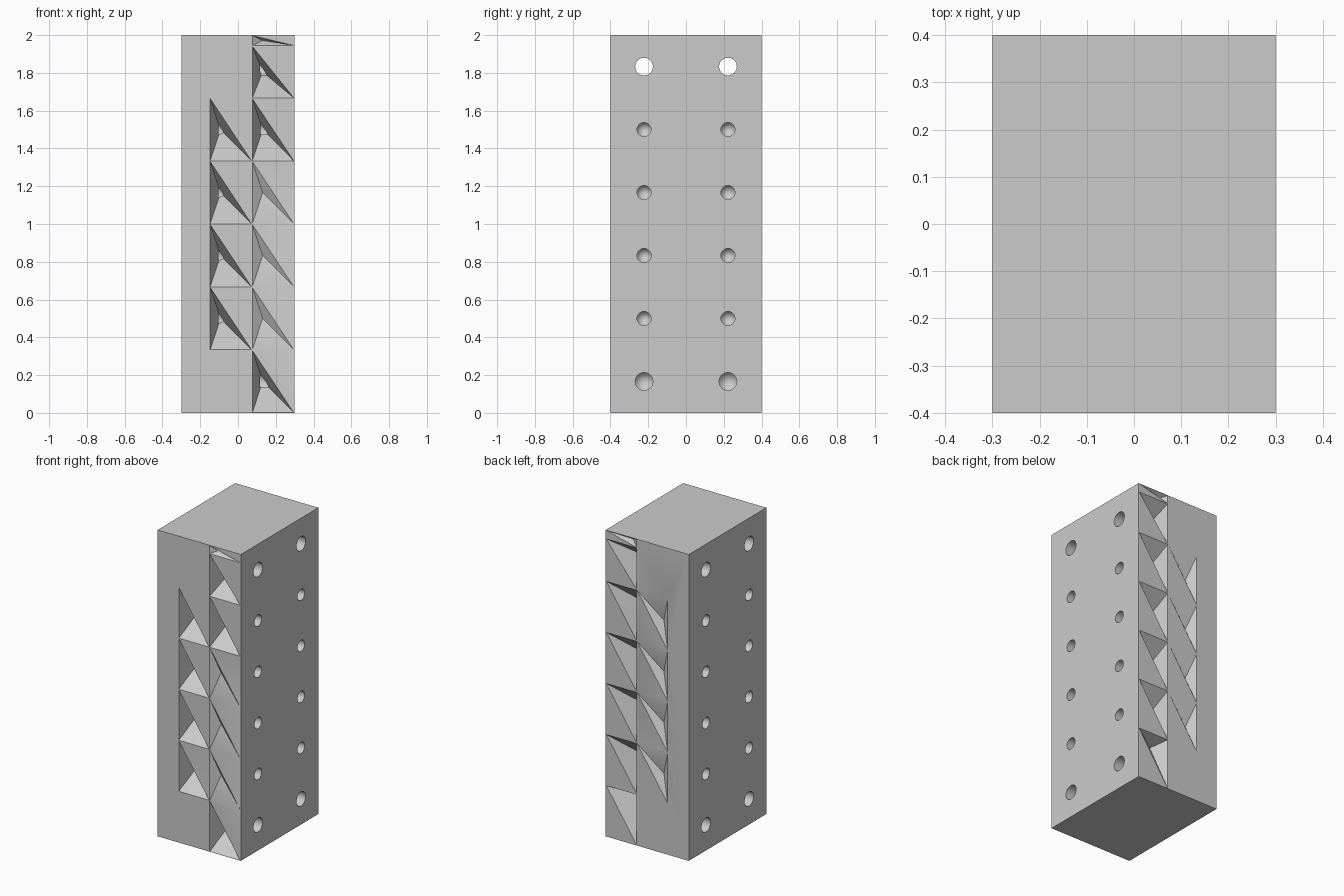
import bpy, bmesh, math
from mathutils import Matrix, Vector

old = bpy.data.objects.get("Cube")
if old:
    bpy.data.objects.remove(old, do_unlink=True)

W, D, H = 0.6, 0.8, 2.0
CELL = H / 6
DEEP, SHALLOW = 0.18, 0.04

grey = bpy.data.materials.new("plain_grey")
grey.use_nodes = True
colour = (0.6, 0.6, 0.6, 1)
grey.diffuse_color = colour
grey.node_tree.nodes["Principled BSDF"].inputs["Base Color"].default_value = colour


def finish(name, bm):
    bmesh.ops.recalc_face_normals(bm, faces=bm.faces)
    mesh = bpy.data.meshes.new(name)
    bm.to_mesh(mesh)
    bm.free()
    mesh.materials.append(grey)
    obj = bpy.data.objects.new(name, mesh)
    bpy.context.collection.objects.link(obj)
    return obj


def notch(bm, side, x0, x1, lo, hi, depth, height=0.5):
    """Triangular pocket narrowing to a point; side -1 is front, 1 is back."""
    if side < 0:
        tri = [(x0, lo), (x1, lo), (x0, hi)]
    else:
        tri = [(x0, lo), (x1, hi), (x0, hi)]
    cx, cz = (sum(p[i] for p in tri) / 3 for i in (0, 1))
    tri = [(cx + (x - cx) * 0.99, cz + (z - cz) * 0.99) for x, z in tri]
    face = [bm.verts.new((x, side * D / 2, z)) for x, z in tri]
    outer = [bm.verts.new((x, side * (D / 2 + 0.1), z)) for x, z in tri]
    tip = bm.verts.new((x0 + (x1 - x0) * 0.25, side * (D / 2 - depth),
                        lo + (hi - lo) * height))
    bm.faces.new(outer)
    for i in range(3):
        j = (i + 1) % 3
        bm.faces.new((face[i], face[j], outer[j], outer[i]))
        bm.faces.new((face[j], face[i], tip))


def drill(bm, side, y, z, radius, through=False):
    """Round hole entering from one side, ending in a cone unless through."""
    n = 24
    length = W + 0.2 if through else 0.3
    start = side * (W / 2 + 0.1)
    bore = bmesh.ops.create_cone(
        bm, cap_ends=True, segments=n, radius1=radius, radius2=radius, depth=length,
        matrix=Matrix.Translation((start - side * length / 2, y, z))
        @ Matrix.Rotation(math.pi / 2, 4, 'Y'))
    if not through:
        end = start - side * length
        inner = {v for v in bore["verts"] if abs(v.co.x - end) < 0.01}
        cap = [f for f in {f for v in inner for f in v.link_faces}
               if all(v in inner for v in f.verts)]
        poked = bmesh.ops.poke(bm, faces=cap)
        poked["verts"][0].co.x -= side * 0.06


# Solid block
bm = bmesh.new()
bmesh.ops.create_cube(bm, size=1, matrix=Matrix.Translation((0, 0, H / 2))
                      @ Matrix.Diagonal((W, D, H, 1)))
block = finish("notched_block", bm)

# Faceted notches: outer column along the +x edge, inner column beside it
bm = bmesh.new()
for row in range(6):
    lo = row * CELL
    hi = 1.943 if row == 5 else lo + CELL
    front_depth = SHALLOW if row in (1, 2, 3) else DEEP
    notch(bm, -1, 0.075, 0.297, lo, hi, front_depth)
    if row == 0:
        notch(bm, 1, 0.075, 0.297, lo, hi, 0.1, 0.9)
    else:
        notch(bm, 1, 0.075, 0.297, lo, hi, DEEP)
    if 0 < row < 5:
        notch(bm, -1, -0.148, 0.073, lo, hi, DEEP)
        notch(bm, 1, -0.148, 0.073, lo, hi, SHALLOW)
for side in (-1, 1):
    notch(bm, side, 0.075, 0.297, 1.945, 1.998, SHALLOW)
notches = finish("notch_cutter", bm)

# Two columns of holes on each side, larger at both ends
bm = bmesh.new()
for row in range(6):
    z = (row + 0.5) * CELL
    radius = 0.047 if row in (0, 5) else 0.037
    for y in (-0.222, 0.222):
        if row == 5:
            drill(bm, 1, y, z, radius, through=True)
        else:
            for side in (-1, 1):
                drill(bm, side, y, z, radius)
holes = finish("hole_cutter", bm)

# Cut and bake
for cutter in (notches, holes):
    mod = block.modifiers.new(cutter.name, 'BOOLEAN')
    mod.operation, mod.solver, mod.object = 'DIFFERENCE', 'EXACT', cutter
bpy.context.view_layer.update()
baked = bpy.data.meshes.new_from_object(
    block.evaluated_get(bpy.context.evaluated_depsgraph_get()))
block.modifiers.clear()
block.data = baked
for cutter in (notches, holes):
    bpy.data.objects.remove(cutter, do_unlink=True)

# Smooth bores, crisp facets
bpy.ops.object.select_all(action='DESELECT')
block.select_set(True)
bpy.context.view_layer.objects.active = block
bpy.ops.object.shade_smooth_by_angle(angle=math.radians(20))
